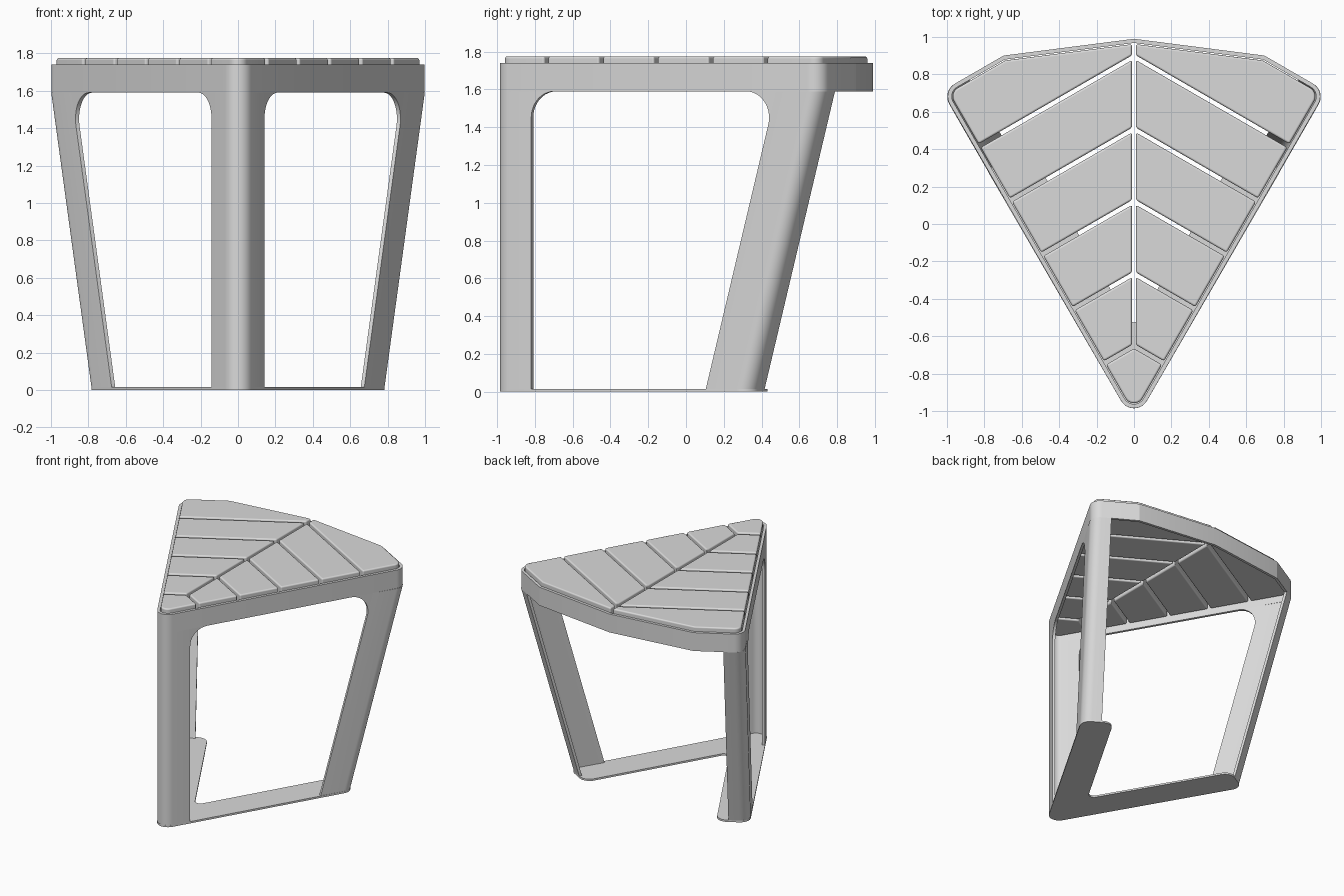
import bpy, bmesh, math
from mathutils import Vector, Matrix

cube = bpy.data.objects.get("Cube")
if cube:
    bpy.data.objects.remove(cube, do_unlink=True)

grey = bpy.data.materials.new("light_grey")
grey.use_nodes = True
colour = (0.7, 0.7, 0.7, 1)
grey.diffuse_color = colour
grey.node_tree.nodes["Principled BSDF"].inputs["Base Color"].default_value = colour

WALL = 0.022                      # sheet thickness
R = 0.08                          # outer corner radius
BAND_Z, RIM_Z, PLATE_Z = 1.59, 1.74, 0.015
ROOT3 = math.sqrt(3)
SIDE = Vector((0.5, ROOT3 / 2))   # direction of the left wall, from apex to rear
N_SIDE = Vector((ROOT3 / 2, -0.5))
APEX = Vector((0, -1.065))
CORNER = Vector((1.029, 0.709))
SHIFT = SIDE * -0.43              # how far the rear leg foot leans forward


def arc(prev, p, nxt, r, steps=10):
    """Points of a fillet at p."""
    a, b = (prev - p).normalized(), (nxt - p).normalized()
    half = a.angle(b) / 2
    centre = p + (a + b).normalized() * r / math.sin(half)
    start = p + a * r / math.tan(half) - centre
    sweep = math.pi - 2 * half
    if a.x * b.y - a.y * b.x > 0:
        sweep = -sweep
    return [centre + Matrix.Rotation(sweep * i / steps, 2) @ start
            for i in range(steps + 1)]


def fillet(points, radii):
    """Closed polygon with rounded corners."""
    out = []
    for i, (p, r) in enumerate(zip(points, radii)):
        if r:
            out += arc(points[i - 1], p, points[(i + 1) % len(points)], r)
        else:
            out.append(p)
    return out


def at(points, z, shift=Vector((0, 0))):
    return [(p + shift).to_3d() + Vector((0, 0, z)) for p in points]


def loft(name, loops, cap=True, mirror=False, bevel=0):
    """Skin matching loops; cap the ends or close them into a ring."""
    bm = bmesh.new()
    rows = [[bm.verts.new(p) for p in loop] for loop in loops]
    pairs = list(zip(rows, rows[1:]))
    if cap:
        bm.faces.new(rows[0])
        bm.faces.new(rows[-1])
    else:
        pairs.append((rows[-1], rows[0]))
    n = len(rows[0])
    for lo, hi in pairs:
        for i in range(n):
            j = (i + 1) % n
            bm.faces.new((lo[i], lo[j], hi[j], hi[i]))
    bmesh.ops.remove_doubles(bm, verts=bm.verts, dist=0.001)
    bmesh.ops.recalc_face_normals(bm, faces=bm.faces)
    mesh = bpy.data.meshes.new(name)
    bm.to_mesh(mesh)
    bm.free()
    mesh.materials.append(grey)
    obj = bpy.data.objects.new(name, mesh)
    bpy.context.collection.objects.link(obj)
    if bevel:
        mod = obj.modifiers.new("soft_edges", 'BEVEL')
        mod.width, mod.segments = bevel, 3
        mod.limit_method, mod.angle_limit = 'ANGLE', math.radians(35)
        mod.use_clamp_overlap = False
        mod.harden_normals = True
        mesh.shade_smooth()
    else:
        bpy.ops.object.select_all(action='DESELECT')
        obj.select_set(True)
        bpy.context.view_layer.objects.active = obj
        bpy.ops.object.shade_smooth_by_angle(angle=math.radians(20))
    if mirror:
        mod = obj.modifiers.new("other_side", 'MIRROR')
        mod.use_mirror_merge = False
    return obj


def flip(p):
    return Vector((-p.x, p.y))


def meet(n1, d1, n2, d2):
    """Crossing of two lines n.p = d."""
    det = n1.x * n2.y - n1.y * n2.x
    return Vector((d1 * n2.y - d2 * n1.y, n1.x * d2 - n2.x * d1)) / det


def outline(inset):
    """Seat plan, pulled in by inset."""
    n_cut, n_back = Vector((0.5, ROOT3 / 2)), Vector((0.1275, 0.9918))
    lines = [(N_SIDE, N_SIDE.dot(APEX)), (n_cut, n_cut.dot(CORNER)), (n_back, 0.982)]
    lines += [(flip(n), d) for n, d in reversed(lines)]
    lines = [(n, d - inset) for n, d in lines]
    pts = [meet(*lines[i - 1], *lines[i]) for i in range(6)]
    r = R - inset
    return fillet(pts, [r, r, 0, 0, 0, r])


def clip(poly, point, normal):
    """Keep the part of a convex polygon on the normal's side."""
    out = []
    for i, q in enumerate(poly):
        p = poly[i - 1]
        dp, dq = (p - point).dot(normal), (q - point).dot(normal)
        if dp * dq < 0:
            out.append(p.lerp(q, dp / (dp - dq)))
        if dq >= 0:
            out.append(q)
    return [p for i, p in enumerate(out) if (p - out[i - 1]).length > 0.003]


# Band around the seat
outer, inner = outline(0), outline(WALL)
loft("seat_band", [at(outer, BAND_Z), at(outer, RIM_Z), at(inner, RIM_Z),
                   at(inner, BAND_Z)], cap=False)

# Front leg wrapped round the apex
front_s, rear_s = 0.283, 1.781
edge = APEX + SIDE * front_s
edge_in = edge - N_SIDE * WALL
section = fillet([flip(edge), APEX, edge, edge_in, APEX + Vector((0, 2 * WALL)),
                  flip(edge_in)], [0, R, 0, 0, R - WALL, 0])
loft("front_leg", [at(section, PLATE_Z), at(section, BAND_Z)])

# Leaning rear legs wrapped round the side corners
start = APEX + SIDE * rear_s
across = -N_SIDE
end = CORNER + across * 0.16
section = fillet([start, CORNER, end, end - SIDE * WALL,
                  CORNER + (across - SIDE) * WALL, start + across * WALL],
                 [0, R, 0, 0, R - WALL, 0])
loft("rear_leg", [at(section, PLATE_Z, SHIFT), at(section, BAND_Z)], mirror=True)

# Rounded upper corners of the wall openings
lean = Vector((SHIFT.dot(SIDE), -BAND_Z))
for name, s, other, down in (("front_corner_web", front_s, 1, Vector((0, -1))),
                             ("rear_corner_web", rear_s, -1, lean)):
    p = Vector((s, BAND_Z))
    web = [p] + arc(p + Vector((other, 0)), p, p + down, 0.14)
    loops = [[(APEX + SIDE * q.x - N_SIDE * t).to_3d() + Vector((0, 0, q.y)) for q in web]
             for t in (0, WALL)]
    loft(name, loops, mirror=True)

# Flat V-shaped foot plate
heel = CORNER + SHIFT
toe = heel + across * 0.25
plate = fillet([APEX, heel, toe, APEX + Vector((0, 0.5)), flip(toe), flip(heel)],
               [R, R, R, 0.04, R, R])
loft("foot_plate", [at(plate, 0), at(plate, PLATE_Z)])

# Seat slats in a chevron pattern
SLAT_LOW, SLAT_TOP, GAP = 1.64, 1.775, 0.011
chevron = Vector((0.5, ROOT3 / 2))
centres = [0.895 - 0.387 * i for i in range(5)]
seat = outline(0.027)
half = clip(seat, Vector((GAP, 0)), Vector((1, 0)))
for i, c in enumerate(centres):
    slat = clip(half, Vector((0, c)) + chevron * GAP, chevron)
    if i:
        slat = clip(slat, Vector((0, centres[i - 1])) - chevron * GAP, -chevron)
    loft(f"seat_slat_{i + 1}", [at(slat, SLAT_LOW), at(slat, SLAT_TOP)],
         mirror=True, bevel=0.012)

tip = seat
for n in (chevron, flip(chevron)):
    tip = clip(tip, Vector((0, centres[-1])) - n * GAP, -n)
loft("seat_tip", [at(tip, SLAT_LOW), at(tip, SLAT_TOP)], bevel=0.012)
